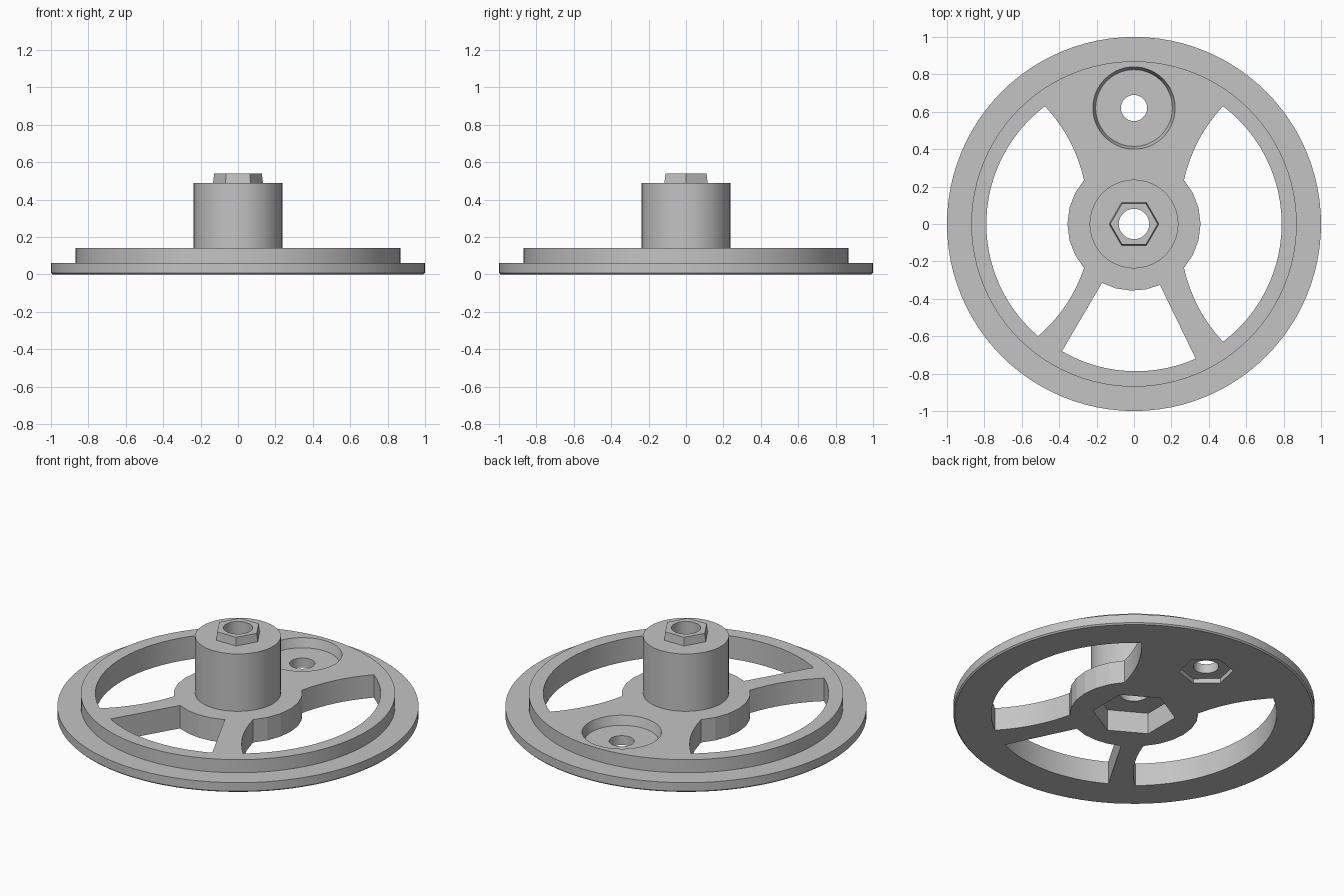
import bpy
import math
from mathutils import Vector

cube = bpy.data.objects.get("Cube")
if cube:
    bpy.data.objects.remove(cube, do_unlink=True)

grey = bpy.data.materials.new("plain grey")
grey.use_nodes = True
colour = (0.55, 0.55, 0.55, 1)
grey.diffuse_color = colour
grey.node_tree.nodes["Principled BSDF"].inputs["Base Color"].default_value = colour


def loft(name, rings):
    """Closed solid through rings of equally many points, bottom to top."""
    n = len(rings[0])
    verts = [p for ring in rings for p in ring]
    faces = [tuple(reversed(range(n))), tuple(range(len(verts) - n, len(verts)))]
    for k in range(len(rings) - 1):
        for i in range(n):
            a, b = k * n + i, k * n + (i + 1) % n
            faces.append((a, b, b + n, a + n))
    mesh = bpy.data.meshes.new(name)
    mesh.from_pydata(verts, [], faces)
    mesh.materials.append(grey)
    obj = bpy.data.objects.new(name, mesh)
    bpy.context.collection.objects.link(obj)
    return obj


def turned(name, profile, sides, centre=(0, 0), turn=0):
    """Round or many-sided solid from (radius, height) pairs."""
    angles = [math.radians(turn) + math.tau * i / sides for i in range(sides)]
    return loft(name, [[(centre[0] + r * math.cos(a), centre[1] + r * math.sin(a), z)
                        for a in angles] for r, z in profile])


def sweep(p, q, steps):
    """Arc about the wheel axis from p to q, both ends included."""
    p, q = Vector(p), Vector(q)
    a = math.atan2(p.y, p.x)
    d = (math.atan2(q.y, q.x) - a + math.pi) % math.tau - math.pi
    points = []
    for i in range(steps + 1):
        t = i / steps
        r = p.length + (q.length - p.length) * t
        points.append((r * math.cos(a + d * t), r * math.sin(a + d * t)))
    return points


def bowed(p, q, bow, steps=8):
    """Inner points of a shallow curve bulging to the right of p -> q."""
    p, q = Vector(p), Vector(q)
    side = Vector((q.y - p.y, p.x - q.x)).normalized()
    return [tuple(p.lerp(q, i / steps) + side * bow * 4 * (i / steps) * (1 - i / steps))
            for i in range(1, steps)]


def window(name, outer_a, outer_b, inner_b, inner_a, bow, hub_steps):
    """Opening between spokes, running anticlockwise along the rim."""
    outline = sweep(outer_a, outer_b, 24) + bowed(outer_b, inner_b, -bow)
    outline += sweep(inner_b, inner_a, hub_steps) + bowed(inner_a, outer_a, -bow)
    # bow is measured outward from the opening
    return loft(name, [[(x, y, z) for x, y in outline] for z in (-0.1, 0.3)])


def cut(obj, cutter):
    mod = obj.modifiers.new("cut", "BOOLEAN")
    mod.operation, mod.solver, mod.object = "DIFFERENCE", "EXACT", cutter
    bpy.context.view_layer.objects.active = obj
    bpy.ops.object.modifier_apply(modifier=mod.name)


# Stepped wheel with its tall round hub
wheel = turned("wheel_and_hub", [(0.992, 0), (1, 0.008), (1, 0.06), (0.87, 0.06),
                                 (0.87, 0.14), (0.237, 0.14), (0.237, 0.49)], 96)
# Six-sided boss on the hub
boss = turned("hex_boss", [(0.133, 0.49), (0.127, 0.54)], 6)

# Spoke openings
openings = [
    window("right_opening", (0.476, -0.63), (0.476, 0.63),
           (0.267, 0.235), (0.267, -0.235), -0.03, 6),
    window("left_opening", (-0.476, 0.63), (-0.513, -0.6),
           (-0.267, -0.235), (-0.267, 0.235), -0.03, 6),
    window("front_opening", (-0.385, -0.68), (0.33, -0.72),
           (0.139, -0.326), (-0.171, -0.315), 0, 4),
]

# Axle bore with hex socket, and crank seat with bolt hole and nut pocket
crank = (0, 0.62)
bore = turned("axle_bore", [(0.081, -0.1), (0.081, 0.7)], 48)
sockets = [
    bore,
    turned("hub_socket", [(0.23, -0.1), (0.23, 0.13)], 6, turn=30),
    turned("crank_seat", [(0.205, 0.085), (0.22, 0.14), (0.22, 0.3)], 64, crank),
    turned("crank_hole", [(0.07, -0.1), (0.07, 0.3)], 48, crank),
    turned("nut_pocket", [(0.15, -0.1), (0.15, 0.028)], 6, crank, 18),
]
for cutter in openings + sockets:
    cut(wheel, cutter)
cut(boss, bore)
for cutter in openings + sockets:
    bpy.data.objects.remove(cutter, do_unlink=True)

# Smooth the round walls, keep every edge crisp
for obj in (wheel, boss):
    bpy.ops.object.select_all(action="DESELECT")
    obj.select_set(True)
    bpy.context.view_layer.objects.active = obj
    bpy.ops.object.shade_smooth_by_angle(angle=math.radians(10))
